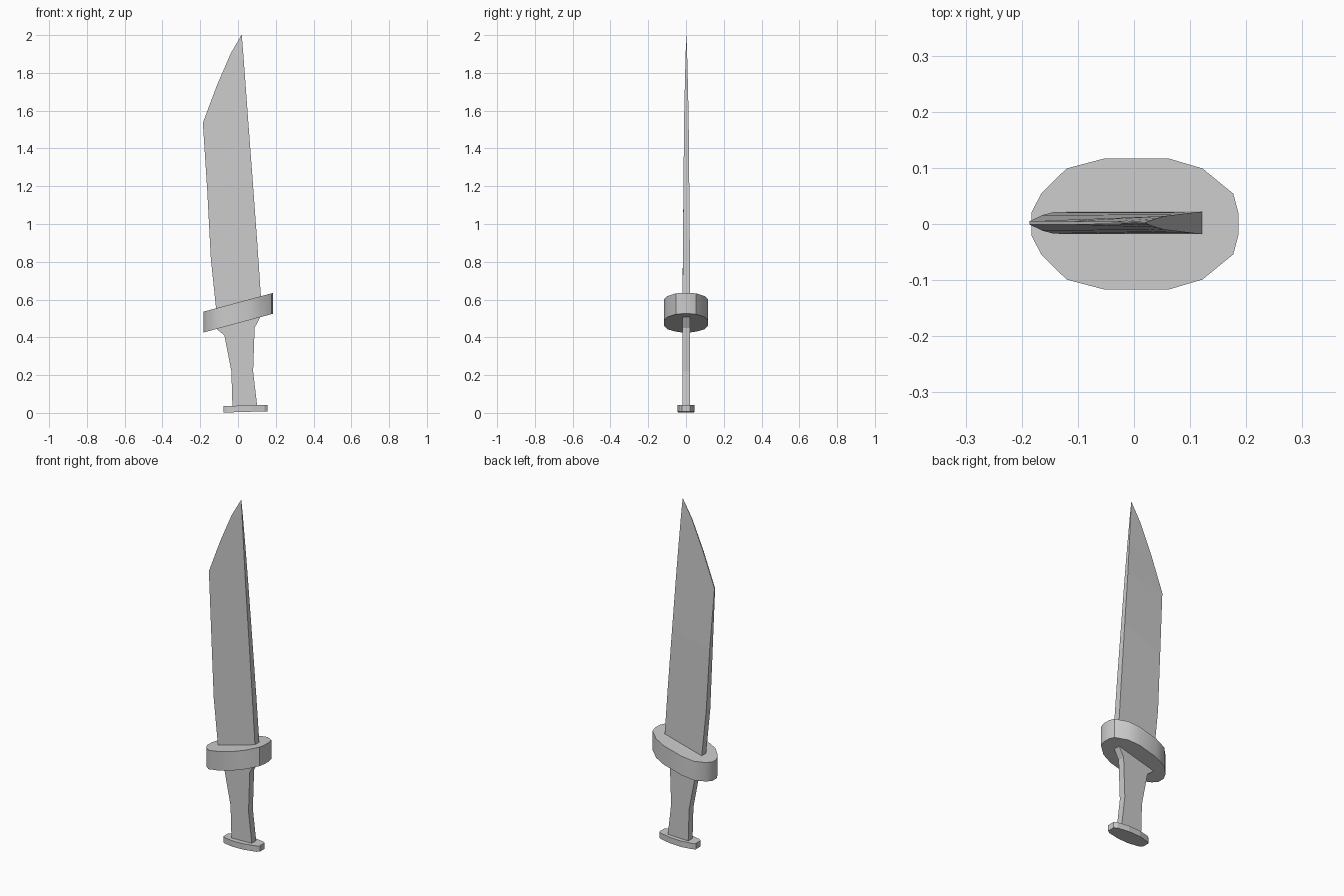
import bpy, bmesh

if "Cube" in bpy.data.objects:
    bpy.data.objects.remove(bpy.data.objects["Cube"])

YC = 0.002  # mid-plane of the blade and grip


def finish(name, bm):
    bmesh.ops.recalc_face_normals(bm, faces=bm.faces)
    me = bpy.data.meshes.new(name)
    bm.to_mesh(me)
    bm.free()
    ob = bpy.data.objects.new(name, me)
    bpy.context.collection.objects.link(ob)
    return ob


def slab(name, rows):
    """Loft rows of (left x, left z, left half depth, right x, right z, right half depth)."""
    bm = bmesh.new()
    rings = []
    for lx, lz, lt, rx, rz, rt in rows:
        rings.append([bm.verts.new(p) for p in (
            (lx, YC - lt, lz), (rx, YC - rt, rz),
            (rx, YC + rt, rz), (lx, YC + lt, lz))])
    for a, b in zip(rings, rings[1:]):
        for i in range(4):
            j = (i + 1) % 4
            bm.faces.new((a[i], a[j], b[j], b[i]))
    bm.faces.new(rings[0])
    bm.faces.new(rings[-1])
    bmesh.ops.remove_doubles(bm, verts=bm.verts, dist=0.0004)
    return finish(name, bm)


def plate(name, half, z_mid, slope, thick):
    """Extrude a y-mirrored outline, sheared so that it rises along x."""
    outline = half + [(x, -y) for x, y in reversed(half)]
    bm = bmesh.new()
    low, high = [[bm.verts.new((x, y, z_mid + slope * x + s * thick / 2))
                  for x, y in outline] for s in (-1, 1)]
    n = len(outline)
    for i in range(n):
        j = (i + 1) % n
        bm.faces.new((low[i], low[j], high[j], high[i]))
    bm.faces.new(low)
    bm.faces.new(high)
    return finish(name, bm)


# Blade: thick spine on the right, thinning to a point and a slanted edge
slab("blade", [
    (-0.110, 0.49, 0.020, 0.125, 0.57, 0.020),
    (-0.117, 0.56, 0.020, 0.121, 0.62, 0.020),
    (-0.144, 0.82, 0.019, 0.102, 0.90, 0.018),
    (-0.163, 1.18, 0.014, 0.077, 1.24, 0.015),
    (-0.186, 1.535, 0.003, 0.053, 1.56, 0.012),
    (-0.113, 1.73, 0.003, 0.040, 1.74, 0.008),
    (-0.040, 1.90, 0.002, 0.028, 1.90, 0.004),
    (0.018, 2.00, 0.0005, 0.020, 2.00, 0.0005),
])

# Grip: narrow waist flaring out under the guard
slab("grip", [
    (-0.027, 0.003, 0.020, 0.102, 0.010, 0.020),
    (-0.030, 0.05, 0.020, 0.100, 0.05, 0.020),
    (-0.035, 0.22, 0.020, 0.080, 0.22, 0.020),
    (-0.072, 0.41, 0.020, 0.088, 0.45, 0.020),
    (-0.120, 0.45, 0.020, 0.122, 0.515, 0.020),
    (-0.120, 0.49, 0.020, 0.122, 0.55, 0.020),
])

# Guard: slanted oval collar
guard = plate("guard", [
    (0.186, 0.020), (0.177, 0.054), (0.122, 0.099), (0.061, 0.117),
    (-0.052, 0.117), (-0.120, 0.099), (-0.165, 0.055), (-0.183, 0.020)],
    0.53, 0.27, 0.11)
bpy.context.view_layer.objects.active = guard
guard.select_set(True)
bpy.ops.object.shade_smooth_by_angle(angle=0.6)

# Pommel: small flat cap, slightly tilted
plate("pommel", [
    (0.155, 0.022), (0.140, 0.033), (0.072, 0.046),
    (0.000, 0.046), (-0.062, 0.033), (-0.078, 0.022)],
    0.021, 0.03, 0.034)
